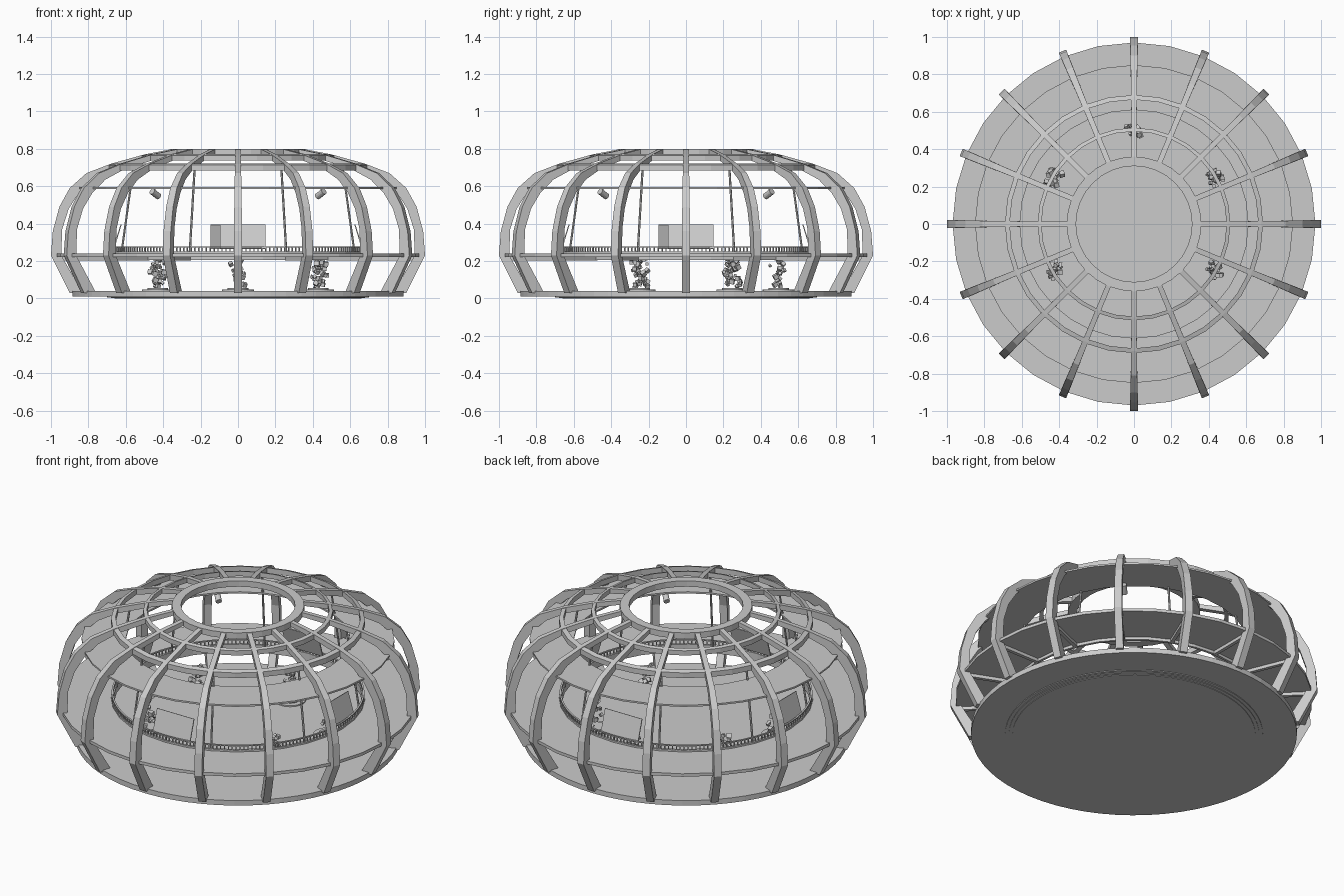
import bpy, bmesh, random
from math import cos, sin, pi, radians
from mathutils import Vector, Matrix

if "Cube" in bpy.data.objects:
    bpy.data.objects.remove(bpy.data.objects["Cube"])

random.seed(4)


def finish(name, bm):
    bmesh.ops.recalc_face_normals(bm, faces=bm.faces)
    me = bpy.data.meshes.new(name)
    bm.to_mesh(me)
    bm.free()
    ob = bpy.data.objects.new(name, me)
    bpy.context.collection.objects.link(ob)
    return ob


def lathe(name, profile, n=32, closed=True):
    """Revolve a closed (r, z) outline around z."""
    bm = bmesh.new()
    rows = [[bm.verts.new((r * cos(2 * pi * i / n), r * sin(2 * pi * i / n), z))
             for r, z in profile] for i in range(n)]
    m = len(profile)
    for i in range(n):
        a, b = rows[i], rows[(i + 1) % n]
        for j in range(m):
            k = (j + 1) % m
            bm.faces.new((a[j], b[j], b[k], a[k]))
    return finish(name, bm)


def ring(name, r0, r1, z0, z1, n=32):
    return lathe(name, [(r0, z0), (r1, z0), (r1, z1), (r0, z1)], n)


def add_box(bm, size, mat):
    bmesh.ops.create_cube(bm, size=1, matrix=mat @ Matrix.Diagonal((*size, 1)))


def add_disc(bm, r, z0, z1, n=32, at=(0, 0)):
    bmesh.ops.create_cone(bm, cap_ends=True, segments=n, radius1=r, radius2=r, depth=z1 - z0,
                          matrix=Matrix.Translation((at[0], at[1], (z0 + z1) / 2)))


def turn(a):
    return Matrix.Rotation(a, 4, 'Z')


def at(x, y, z):
    return Matrix.Translation((x, y, z))


def add_bar(bm, p, q, w, n=6):
    """Thin round bar between two points."""
    p, q = Vector(p), Vector(q)
    d = q - p
    mat = Matrix.Translation((p + q) / 2) @ d.to_track_quat('Z', 'Y').to_matrix().to_4x4()
    bmesh.ops.create_cone(bm, cap_ends=True, segments=n, radius1=w, radius2=w,
                          depth=d.length, matrix=mat)


# base slab with shallow steps underneath
for name, r, z0, z1 in (("base_slab", 0.885, 0.010, 0.04), ("base_step_outer", 0.70, 0.006, 0.02),
                        ("base_step_middle", 0.68, 0.003, 0.02), ("base_step_inner", 0.66, 0.0, 0.02)):
    bm = bmesh.new()
    add_disc(bm, r, z0, z1, 64)
    bmesh.ops.rotate(bm, matrix=Matrix.Rotation(pi / 2, 3, 'Z'), verts=bm.verts)
    finish(name, bm)

# sixteen curved ribs: outer (r, z), inner (r, z), half width
RIB = [(.90, .03, .83, .03, .021), (1.0, .23, .945, .23, .021), (.99, .36, .94, .37, .021),
       (.955, .49, .905, .48, .020), (.90, .59, .85, .565, .019), (.81, .67, .775, .635, .017),
       (.68, .72, .665, .69, .015), (.50, .77, .49, .742, .014), (.345, .80, .345, .775, .014)]
for k in range(16):
    bm = bmesh.new()
    rows = []
    for ro, zo, ri, zi, w in RIB:
        rows.append([bm.verts.new(p) for p in
                     ((ro, -w, zo), (ro, w, zo), (ri, w, zi), (ri, -w, zi))])
    for a, b in zip(rows, rows[1:]):
        for j in range(4):
            bm.faces.new((a[j], a[(j + 1) % 4], b[(j + 1) % 4], b[j]))
    bm.faces.new(rows[0])
    bm.faces.new(rows[-1])
    bmesh.ops.transform(bm, matrix=turn(k * pi / 8), verts=bm.verts)
    finish(f"rib_{k + 1}", bm)

# roof rings
ring("oculus_ring", 0.31, 0.36, 0.765, 0.80)
lathe("roof_ring_upper", [(.495, .742), (.515, .737), (.515, .765), (.495, .771)])
lathe("roof_ring_lower", [(.665, .690), (.69, .683), (.69, .714), (.665, .722)])

# thin upper walkway
ring("upper_walkway", 0.61, 0.85, 0.585, 0.595)

# gallery floor with joists under it
ring("gallery_floor", 0.68, 0.97, 0.222, 0.24)
ring("gallery_inner_kerb", 0.675, 0.69, 0.205, 0.25)
bm = bmesh.new()
for k in range(16):
    add_box(bm, (0.27, 0.02, 0.02), turn(k * pi / 8) @ at(0.815, 0, 0.213))
finish("gallery_joists", bm)

# railing of close balusters around the gallery opening
ring("railing_top", 0.677, 0.687, 0.272, 0.278, 64)
bm = bmesh.new()
for k in range(200):
    add_box(bm, (0.006, 0.006, 0.026), turn(2 * pi * k / 200) @ at(0.682, 0, 0.26))
finish("railing_balusters", bm)

# hanger rods from the roof down to the gallery
bm = bmesh.new()
for k in range(8):
    a = radians(22.5 + 45 * k)
    add_bar(bm, (.675 * cos(a), .675 * sin(a), .24), (.60 * cos(a), .60 * sin(a), .735), .006)
finish("hanger_rods", bm)

# four tilted display panels on the railing
for k in range(4):
    bm = bmesh.new()
    add_box(bm, (0.006, 0.245, 0.135),
            turn(k * pi / 2) @ at(0.645, 0.025, 0.33) @ Matrix.Rotation(radians(-17), 4, 'Y'))
    finish(f"display_panel_{k + 1}", bm)

# four projectors on the upper walkway edge
for k in range(4):
    bm = bmesh.new()
    a = pi / 4 + k * pi / 2
    u = Vector((cos(a), sin(a), 0))
    add_bar(bm, u * .65 + Vector((0, 0, .572)), u * .60 + Vector((0, 0, .545)), .017, 12)
    add_bar(bm, u * .63 + Vector((0, 0, .56)), u * .63 + Vector((0, 0, .588)), .005)
    finish(f"projector_{k + 1}", bm)

# five exhibits: stepped round plinth with a column of floating blocks
for k, deg in enumerate((90, 30, 150, -30, -150)):
    x, y = 0.495 * cos(radians(deg)), 0.495 * sin(radians(deg))
    bm = bmesh.new()
    add_disc(bm, 0.085, 0.035, 0.047, 32, (x, y))
    add_disc(bm, 0.055, 0.045, 0.055, 32, (x, y))
    finish(f"exhibit_plinth_{k + 1}", bm)
    bm = bmesh.new()
    for i in range(20):
        a, r = random.uniform(0, 2 * pi), random.uniform(0.005, 0.048)
        s = random.uniform(0.013, 0.026)
        tilt = Matrix.Rotation(random.uniform(0, pi), 4, Vector((random.random(), random.random(), .5)))
        add_box(bm, (s, s, s), at(x + r * cos(a), y + r * sin(a), 0.065 + 0.0085 * i) @ tilt)
    finish(f"exhibit_blocks_{k + 1}", bm)
